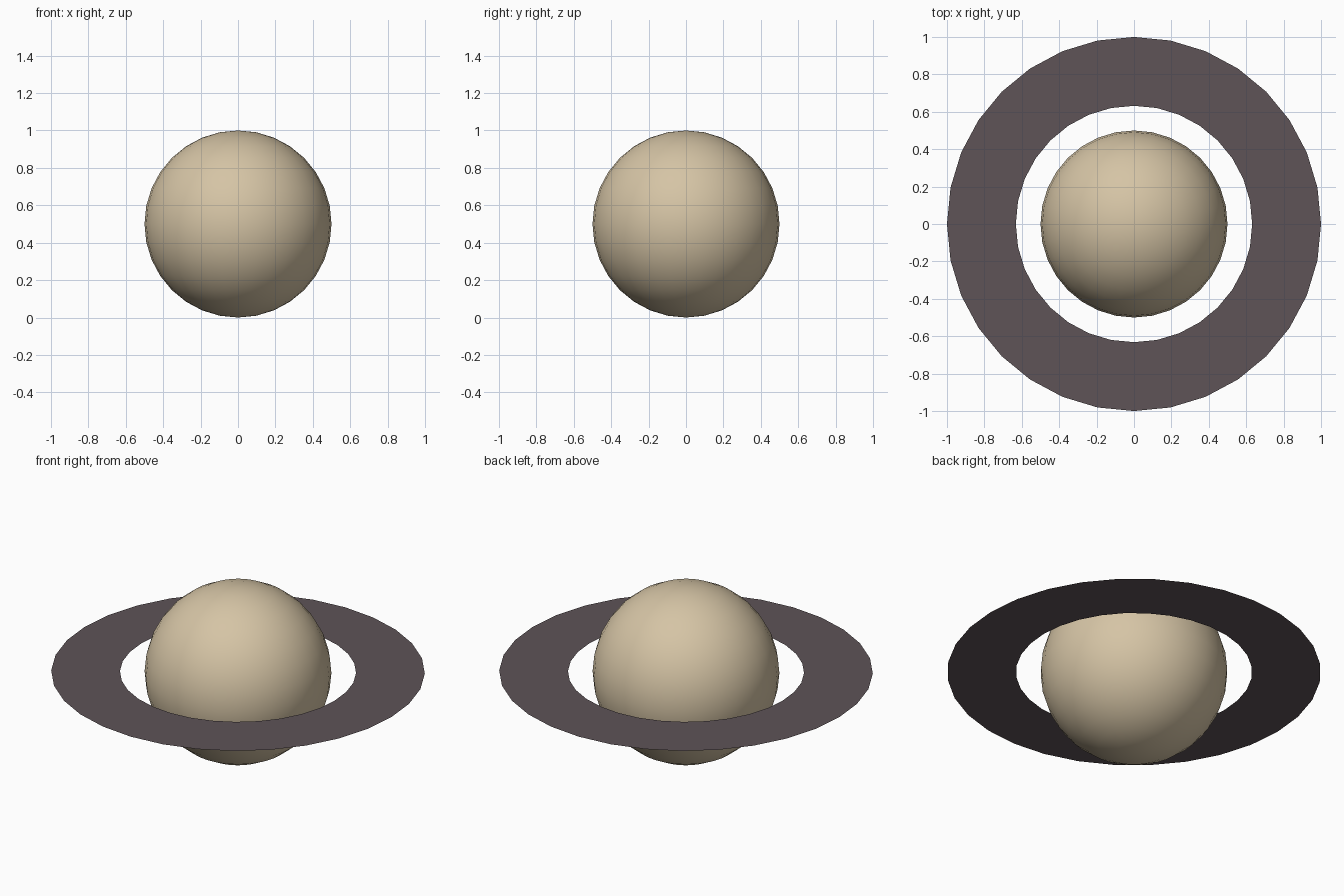
import bpy, bmesh, math

if "Cube" in bpy.data.objects:
    bpy.data.objects.remove(bpy.data.objects["Cube"])

SIDES, MID_Z = 32, 0.5


def material(name, rgb):
    m = bpy.data.materials.new(name)
    m.diffuse_color = (*rgb, 1)
    m.use_nodes = True
    m.node_tree.nodes["Principled BSDF"].inputs["Base Color"].default_value = m.diffuse_color
    return m


# planet: smooth ball standing on the ground plane
bpy.ops.mesh.primitive_uv_sphere_add(segments=SIDES, ring_count=16, radius=0.5,
                                     location=(0, 0, MID_Z))
planet = bpy.context.object
planet.name = "planet"
planet.data.materials.append(material("sand", (0.665, 0.552, 0.376)))
bpy.ops.object.shade_smooth()

# ring: paper-thin flat band around the equator
bm = bmesh.new()
loops = [[bm.verts.new((r * math.cos(a), r * math.sin(a), 0))
          for a in (2 * math.pi * i / SIDES for i in range(SIDES))]
         for r in (0.632, 1.0)]
inner, outer = loops
for i in range(SIDES):
    j = (i + 1) % SIDES
    bm.faces.new((inner[i], outer[i], outer[j], inner[j]))
mesh = bpy.data.meshes.new("ring")
bm.to_mesh(mesh)
bm.free()
mesh.materials.append(material("dusty grey", (0.112, 0.087, 0.095)))
ring = bpy.data.objects.new("ring", mesh)
ring.location.z = MID_Z
bpy.context.collection.objects.link(ring)
